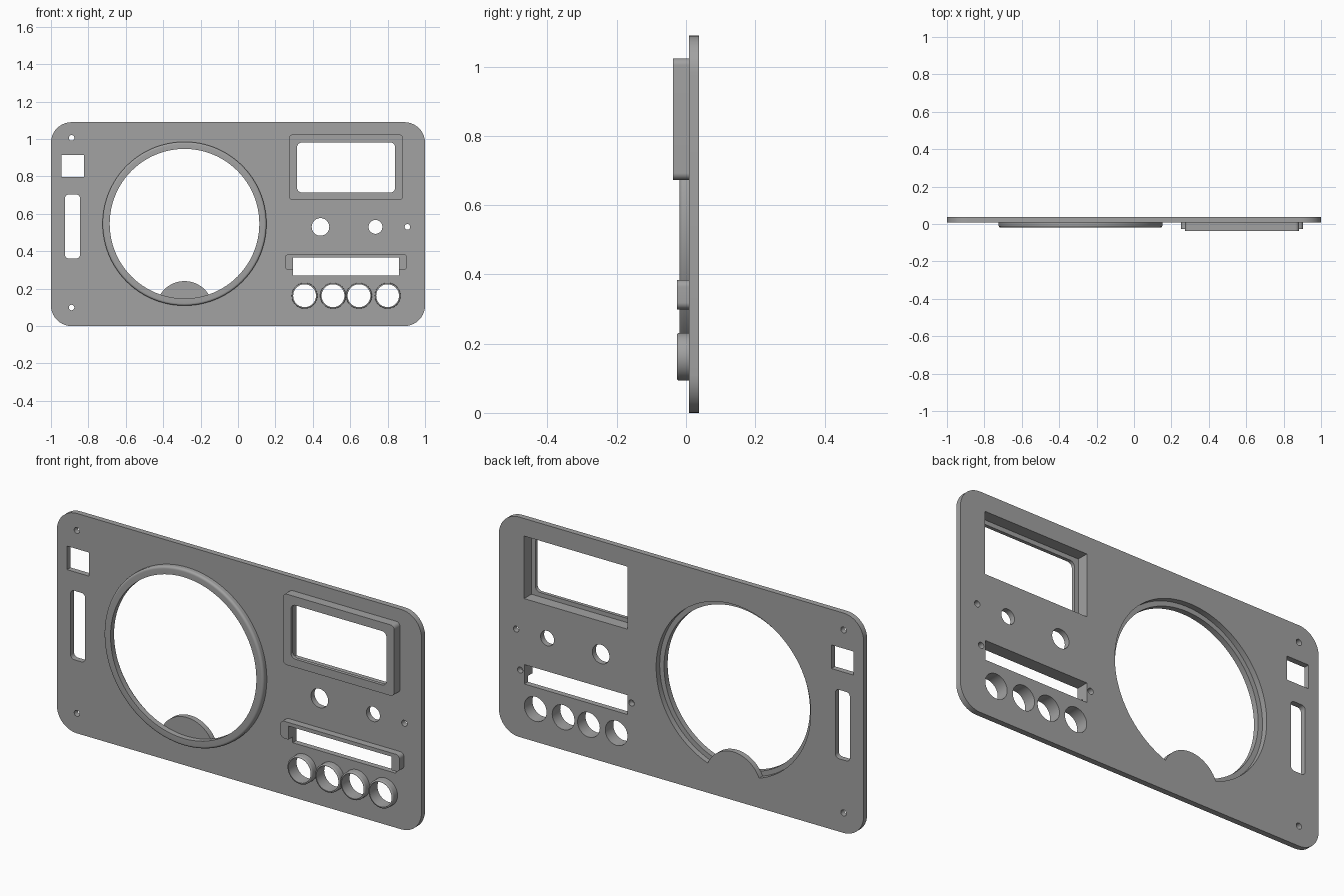
import bpy, bmesh
from math import sin, cos, pi, radians, acos
from mathutils import Matrix

cube = bpy.data.objects.get("Cube")
if cube:
    bpy.data.objects.remove(cube, do_unlink=True)

grey = bpy.data.materials.new("plain grey")
grey.use_nodes = True
colour = (0.36, 0.36, 0.36, 1)
grey.diffuse_color = colour
grey.node_tree.nodes["Principled BSDF"].inputs["Base Color"].default_value = colour

BACK, FACE = 0.037, 0.009      # back and front planes of the main plate


def arc(x, z, r, a0, a1, n):
    return [(x + r * cos(a0 + (a1 - a0) * i / n), z + r * sin(a0 + (a1 - a0) * i / n))
            for i in range(n + 1)]


def circle(x, z, r, n=40):
    return arc(x, z, r, 0, 2 * pi, n)[:-1]


def rect(x0, x1, z0, z1, r=0):
    """Rectangle outline, with rounded corners when r is set."""
    if not r:
        return [(x0, z0), (x1, z0), (x1, z1), (x0, z1)]
    corners = [(x1 - r, z1 - r), (x0 + r, z1 - r), (x0 + r, z0 + r), (x1 - r, z0 + r)]
    return [p for i, (x, z) in enumerate(corners)
            for p in arc(x, z, r, i * pi / 2, (i + 1) * pi / 2, 10)]


def finish(name, bm):
    bmesh.ops.recalc_face_normals(bm, faces=bm.faces[:])
    mesh = bpy.data.meshes.new(name)
    bm.to_mesh(mesh)
    bm.free()
    mesh.materials.append(grey)
    obj = bpy.data.objects.new(name, mesh)
    bpy.context.collection.objects.link(obj)
    bpy.ops.object.select_all(action='DESELECT')
    obj.select_set(True)
    bpy.context.view_layer.objects.active = obj
    bpy.ops.object.shade_smooth_by_angle(angle=radians(30))


def panel(name, y0, y1, outlines):
    """Flat slab between y0 and y1; the first outline is the rim, the rest are holes."""
    bm = bmesh.new()
    caps = ([], [])
    for outline in outlines:
        rings = [[bm.verts.new((x, y, z)) for x, z in outline] for y in (y0, y1)]
        n = len(outline)
        for i in range(n):
            j = (i + 1) % n
            bm.faces.new((rings[0][i], rings[0][j], rings[1][j], rings[1][i]))
            for cap, ring in zip(caps, rings):
                cap.append(bm.edges.get((ring[i], ring[j])))
    for cap in caps:
        bmesh.ops.triangle_fill(bm, use_beauty=True, edges=cap, normal=(0, -1, 0))
    finish(name, bm)


def collar(name, x, z, profile, steps):
    """Ring turned around a front-to-back axis from a closed (radius, y) profile."""
    bm = bmesh.new()
    verts = [bm.verts.new((r, y, 0)) for r, y in profile]
    edges = [bm.edges.new((verts[i - 1], verts[i])) for i in range(len(verts))]
    bmesh.ops.spin(bm, geom=verts + edges, cent=(0, 0, 0), axis=(0, 1, 0),
                   angle=2 * pi, steps=steps, use_merge=True)
    bmesh.ops.remove_doubles(bm, verts=bm.verts[:], dist=1e-5)
    bmesh.ops.transform(bm, matrix=Matrix.Translation((x, 0, z)), verts=bm.verts[:])
    finish(name, bm)


def rounded_profile(inner, outer, front, fillet):
    edge = arc(outer - fillet, front + fillet, fillet, 0, -pi / 2, 6)
    return [(inner, FACE), (outer, FACE)] + edge + [(inner, front)]


# Dial opening: a circle with a round tab rising into its lower edge
dial_x, dial_z, dial_r = -0.286, 0.547, 0.424
tab_z, tab_r = 0.087, 0.153
gap = dial_z - tab_z
half = acos((dial_r**2 + gap**2 - tab_r**2) / (2 * dial_r * gap))
tilt = acos((tab_r**2 + gap**2 - dial_r**2) / (2 * tab_r * gap))
dial_hole = arc(dial_x, dial_z, dial_r, -pi / 2 + half, 1.5 * pi - half, 88)
dial_hole += arc(dial_x, tab_z, tab_r, pi / 2 + tilt, pi / 2 - tilt, 24)[1:-1]

# Main plate with all its openings
button_xs, button_z = (0.356, 0.508, 0.647, 0.80), 0.162
pocket = rect(0.294, 0.862, 0.693, 1.003)
holes = [dial_hole, pocket,
         rect(0.294, 0.861, 0.27, 0.366),
         rect(-0.944, -0.824, 0.797, 0.914),
         rect(-0.925, -0.845, 0.361, 0.703, 0.02),
         circle(0.441, 0.53, 0.047), circle(0.735, 0.53, 0.037)]
holes += [circle(x, button_z, 0.061) for x in button_xs]
holes += [circle(x, z, 0.015, 20) for x, z in
          ((-0.89, 1.006), (-0.89, 0.099), (0.906, 0.53), (0.884, 0.333), (0.273, 0.333))]
panel("main_plate", FACE, BACK, [rect(-1, 1, 0, 1.09, 0.11)] + holes)

# Dial ring
collar("dial_ring", dial_x, dial_z, rounded_profile(0.40, 0.438, -0.019, 0.012), 96)

# Display housing: a walled frame closed by a narrower front lip
housing = rect(0.273, 0.882, 0.673, 1.024, 0.02)
panel("display_wall", -0.02, FACE, [housing, pocket])
panel("display_lip", -0.037, -0.02, [housing, rect(0.316, 0.84, 0.714, 0.981, 0.025)])

# Slot hood: an arch open at the bottom, with rounded outer corners
r = 0.02
left, right, low, top = 0.251, 0.904, 0.299, 0.384
hood = (arc(right - r, low + r, r, -pi / 2, 0, 8) + arc(right - r, top - r, r, 0, pi / 2, 8)
        + arc(left + r, top - r, r, pi / 2, pi, 8) + arc(left + r, low + r, r, pi, 1.5 * pi, 8)
        + [(0.294, low), (0.294, 0.366), (0.861, 0.366), (0.861, low)])
panel("slot_hood", -0.026, FACE, [hood])

# Button collars
for i, x in enumerate(button_xs):
    collar(f"button_collar_{i + 1}", x, button_z, rounded_profile(0.061, 0.069, -0.026, 0.006), 40)
